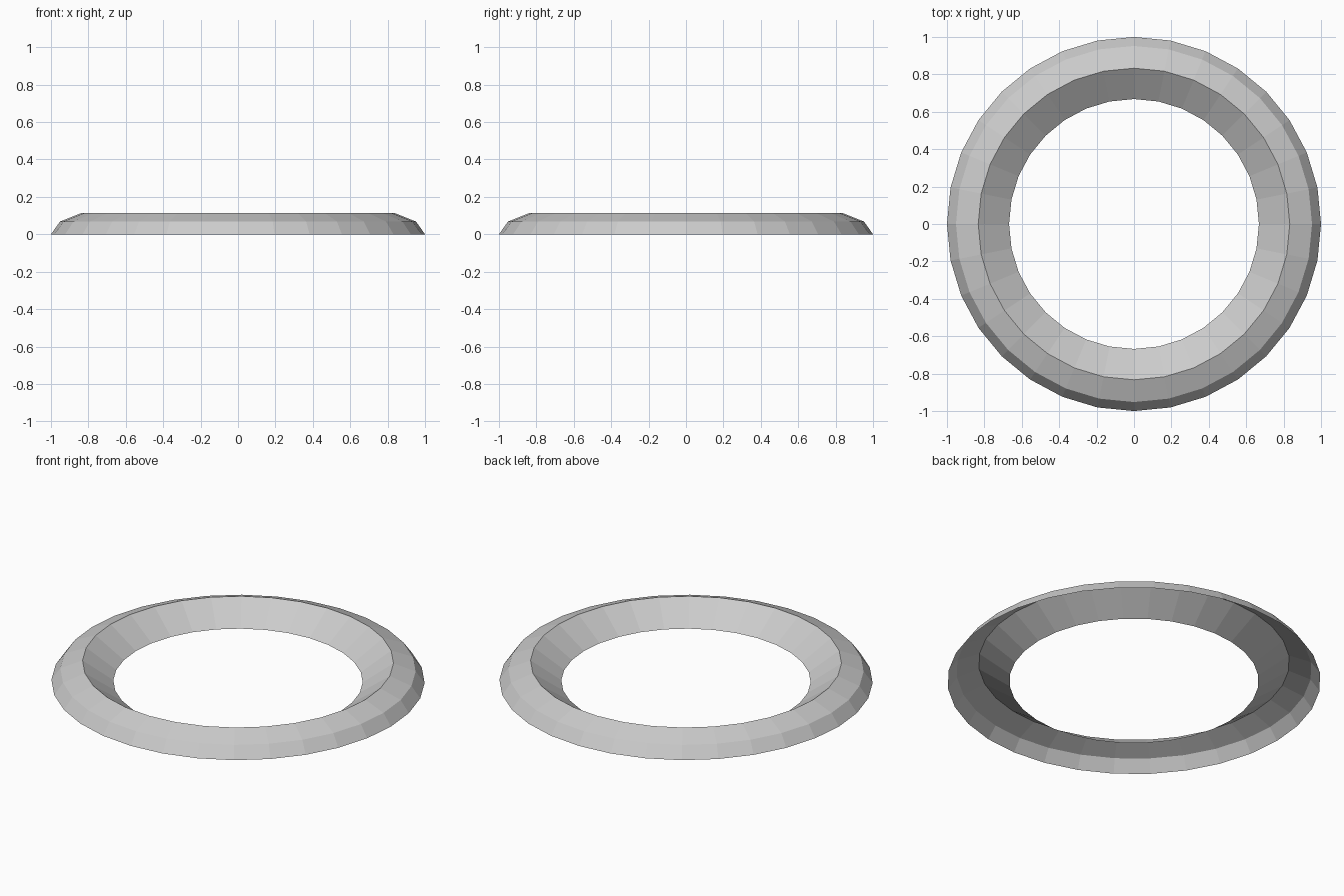
import bpy, bmesh
from math import cos, sin, tau

if "Cube" in bpy.data.objects:
    bpy.data.objects.remove(bpy.data.objects["Cube"])

SIDES = 32
# Cross-section (radius, height): inner foot, crest, shoulder, outer foot; open underneath
PROFILE = [(0.668, 0.0), (0.833, 0.115), (0.952, 0.068), (1.0, 0.0)]

bm = bmesh.new()
rings = [[bm.verts.new((r * cos(tau * i / SIDES), r * sin(tau * i / SIDES), z))
          for i in range(SIDES)] for r, z in PROFILE]

# Join neighbouring rings with flat quads facing up and out
for inner, outer in zip(rings, rings[1:]):
    for i in range(SIDES):
        j = (i + 1) % SIDES
        bm.faces.new((inner[i], outer[i], outer[j], inner[j]))

mesh = bpy.data.meshes.new("ring_trim")
bm.to_mesh(mesh)
bm.free()
ring = bpy.data.objects.new("ring_trim", mesh)
bpy.context.collection.objects.link(ring)
